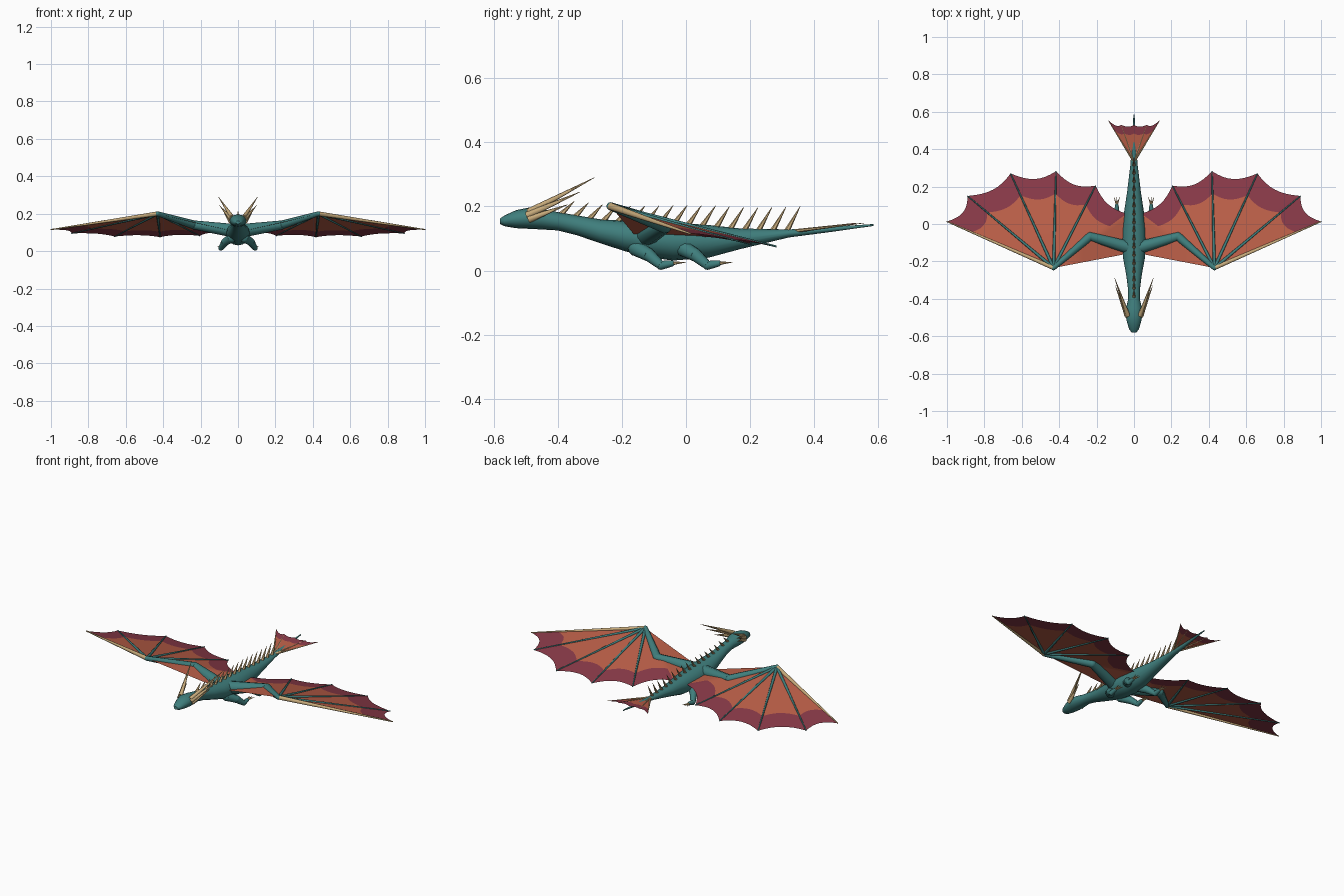
import bpy, bmesh, math
from mathutils import Vector

if "Cube" in bpy.data.objects:
    bpy.data.objects.remove(bpy.data.objects["Cube"], do_unlink=True)


def material(name, rgb):
    m = bpy.data.materials.new(name)
    m.use_nodes = True
    color = (*rgb, 1)
    m.diffuse_color = color
    m.node_tree.nodes["Principled BSDF"].inputs["Base Color"].default_value = color
    return m


TEAL = material("teal skin", (0.05, 0.21, 0.205))
BONE = material("tan horn", (0.58, 0.41, 0.20))
ORANGE = material("orange membrane", (0.50, 0.115, 0.065))
MAROON = material("maroon edge", (0.25, 0.042, 0.065))


def finish(name, bm, mats, smooth=True):
    mesh = bpy.data.meshes.new(name)
    bm.to_mesh(mesh)
    bm.free()
    ob = bpy.data.objects.new(name, mesh)
    bpy.context.collection.objects.link(ob)
    for m in mats:
        mesh.materials.append(m)
    if smooth:
        bpy.ops.object.select_all(action='DESELECT')
        ob.select_set(True)
        bpy.context.view_layer.objects.active = ob
        bpy.ops.object.shade_smooth_by_angle(angle=math.radians(50))
    return ob


def add_rod(bm, a, b, ra, rb, sides=10):
    a, b = Vector(a), Vector(b)
    made = bmesh.ops.create_cone(bm, cap_ends=True, segments=sides, radius1=ra,
                                 radius2=rb, depth=(b - a).length)
    turn = (b - a).to_track_quat('Z', 'Y')
    for v in made["verts"]:
        v.co = turn @ v.co + (a + b) / 2


def limb(name, points, radii, mat):
    """Tapered segments with a ball at every joint."""
    bm = bmesh.new()
    for i in range(len(points) - 1):
        add_rod(bm, points[i], points[i + 1], radii[i], radii[i + 1])
    for p, r in zip(points, radii):
        made = bmesh.ops.create_uvsphere(bm, u_segments=10, v_segments=6, radius=r)
        bmesh.ops.translate(bm, verts=made["verts"], vec=p)
    return finish(name, bm, [mat])


def spikes(name, pairs, radius, sides=6):
    bm = bmesh.new()
    for a, b in pairs:
        add_rod(bm, a, b, radius, 0.0008, sides)
    return finish(name, bm, [BONE])


def membrane(name, apex, tips, dips, rim, steps=8):
    """Fan of panels with scalloped edges; rim[i] says which panels get the dark band."""
    apex = Vector(apex)
    bm = bmesh.new()
    rings = (0, 0.4, 0.77, 1)
    for i, dip in enumerate(dips):
        a, b = Vector(tips[i]), Vector(tips[i + 1])
        rows = []
        for k in range(steps + 1):
            t = k / steps
            edge = a.lerp(b, t).lerp(apex, dip * 4 * t * (1 - t))
            rows.append([bm.verts.new(apex.lerp(edge, f)) for f in rings])
        for k in range(steps):
            for j in range(len(rings) - 1):
                quad = (rows[k][j], rows[k][j + 1], rows[k + 1][j + 1], rows[k + 1][j])
                f = bm.faces.new(quad)
                f.material_index = 1 if rim[i] and j == 2 else 0
    bmesh.ops.remove_doubles(bm, verts=bm.verts, dist=0.0001)
    for f in bm.faces:
        f.normal_update()
        if f.normal.z < 0:
            f.normal_flip()
    return finish(name, bm, [ORANGE, MAROON])


# Body from snout to tail: y, bottom z, top z, half width
PROFILE = [(-0.58, 0.145, 0.162, 0.012), (-0.565, 0.138, 0.172, 0.025),
           (-0.53, 0.132, 0.188, 0.036), (-0.49, 0.13, 0.196, 0.045),
           (-0.45, 0.128, 0.192, 0.042), (-0.40, 0.125, 0.182, 0.031),
           (-0.34, 0.11, 0.172, 0.033), (-0.27, 0.086, 0.16, 0.042),
           (-0.19, 0.06, 0.155, 0.057), (-0.12, 0.042, 0.152, 0.065),
           (-0.04, 0.031, 0.15, 0.064), (0.07, 0.04, 0.142, 0.052),
           (0.17, 0.067, 0.131, 0.037), (0.32, 0.103, 0.128, 0.019),
           (0.45, 0.12, 0.136, 0.01), (0.585, 0.139, 0.145, 0.003)]
SIDES = 16
bm = bmesh.new()
loops = []
for y, lo, hi, w in PROFILE:
    loop = []
    for k in range(SIDES):
        a = 2 * math.pi * k / SIDES
        loop.append(bm.verts.new((w * math.cos(a), y,
                                  (lo + hi) / 2 + (hi - lo) / 2 * math.sin(a))))
    loops.append(loop)
for p, q in zip(loops, loops[1:]):
    for k in range(SIDES):
        n = (k + 1) % SIDES
        bm.faces.new((p[k], p[n], q[n], q[k]))
bm.faces.new(loops[0])
bm.faces.new(loops[-1])
bmesh.ops.recalc_face_normals(bm, faces=bm.faces)
finish("body", bm, [TEAL])


def back_height(y):
    for p, q in zip(PROFILE, PROFILE[1:]):
        if p[0] <= y <= q[0]:
            return p[2] + (q[2] - p[2]) * (y - p[0]) / (q[0] - p[0])


# Row of spines along the back
pairs = []
for i in range(17):
    y = -0.39 + i * 0.044
    z = back_height(y) - 0.006
    pairs.append(((0, y, z), (0, y + 0.042, z + 0.042 + 0.036 * i / 16)))
spikes("back_spines", pairs, 0.009)

for s, side in ((1, "left"), (-1, "right")):
    def at(x, y, z):
        return Vector((s * x, y, z))

    # Horns
    spikes(side + "_horns", [(at(0.032, -0.49, 0.182), at(0.105, -0.285, 0.29)),
                             (at(0.037, -0.495, 0.172), at(0.10, -0.33, 0.245)),
                             (at(0.04, -0.49, 0.16), at(0.075, -0.37, 0.205))], 0.012, 8)

    # Wing arm, membrane and fingers
    wrist = at(0.43, -0.235, 0.2)
    limb(side + "_wing_arm", [at(0.03, -0.125, 0.11), at(0.235, -0.067, 0.14), wrist],
         [0.036, 0.024, 0.013], TEAL)
    tips = [at(1, 0.013, 0.115), at(0.89, 0.15, 0.095), at(0.66, 0.27, 0.078),
            at(0.417, 0.282, 0.075), at(0.205, 0.205, 0.082),
            at(0.04, 0.055, 0.105), at(0.04, -0.16, 0.11)]
    membrane(side + "_wing_membrane", wrist, tips, [0.06, 0.06, 0.07, 0.07, 0.06, 0],
             [True] * 5 + [False])
    bm = bmesh.new()
    for tip in tips[1:5]:
        add_rod(bm, wrist, tip, 0.009, 0.003, 8)
    finish(side + "_wing_fingers", bm, [TEAL])
    limb(side + "_wing_leading_finger", [wrist, tips[0]], [0.012, 0.003], BONE)

    # Legs with clawed feet
    for part, dy in (("front", 0.0), ("hind", 0.145)):
        ankle = at(0.092, -0.078 + dy, 0.016)
        toe = at(0.092, -0.045 + dy, 0.022)
        limb(side + "_" + part + "_leg",
             [at(0.035, -0.155 + dy, 0.07), at(0.07, -0.115 + dy, 0.048), ankle, toe],
             [0.026, 0.021, 0.014, 0.010], TEAL)
        spikes(side + "_" + part + "_claws",
               [(toe, toe + Vector((d, 0.045, 0.004))) for d in (-0.016, 0, 0.016)], 0.006)

# Tail fin with its rods
root = Vector((0, 0.33, 0.122))
fin = [Vector((x, y, z)) for x, y, z in
       ((-0.139, 0.555, 0.148), (-0.068, 0.53, 0.148), (0, 0.53, 0.146),
        (0.068, 0.53, 0.148), (0.139, 0.555, 0.148))]
membrane("tail_fin", root, fin, [0.08, 0.05, 0.05, 0.08], [True] * 4)
spikes("tail_fin_rods", [(root, fin[i]) for i in (0, 1, 3, 4)], 0.006)
